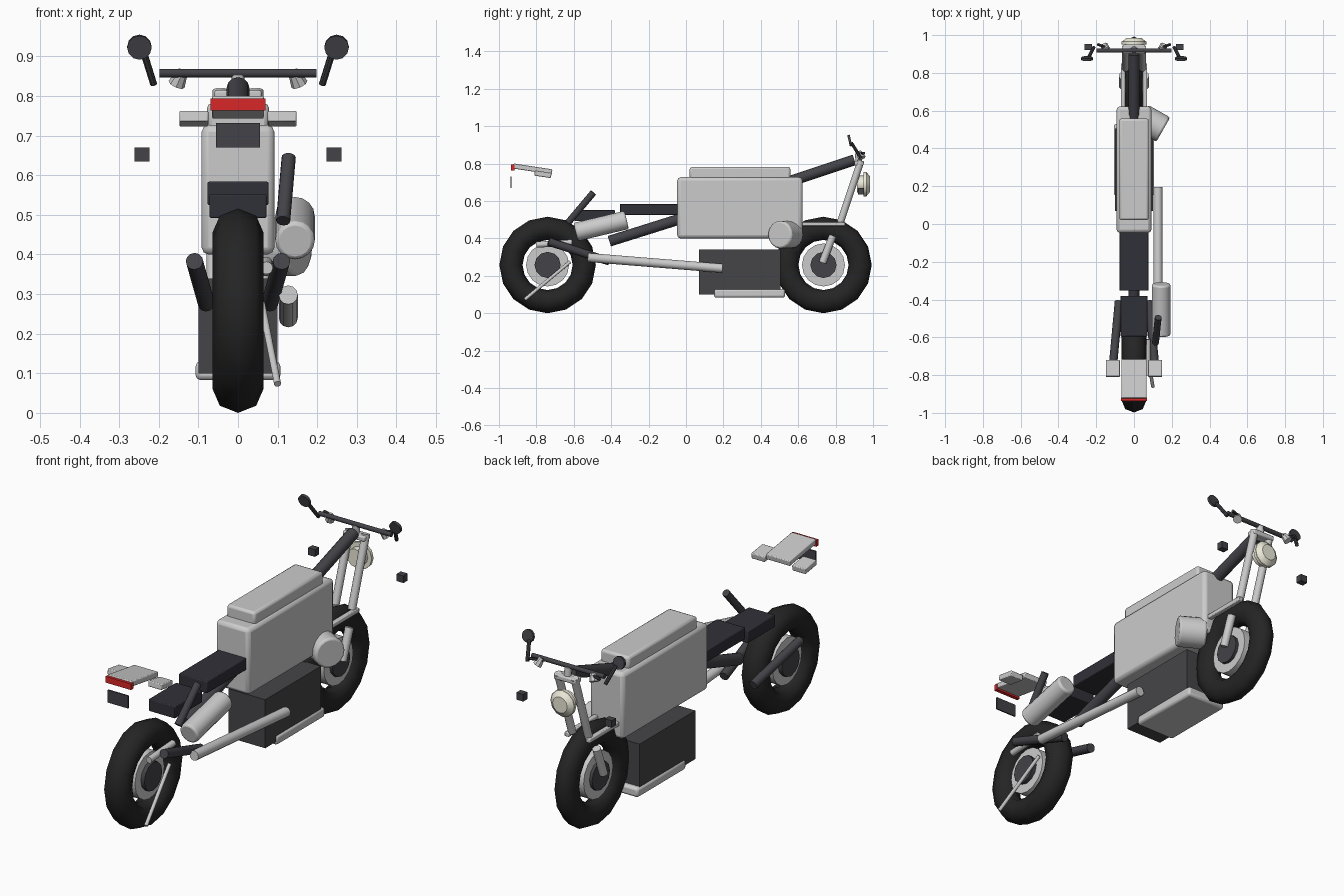
import bpy, math
from mathutils import Vector


def mat(name, r, g, b):
    m = bpy.data.materials.new(name)
    m.diffuse_color = (r, g, b, 1)
    return m


RUBBER = mat("rubber", 0.018, 0.018, 0.018)
DARK = mat("dark_metal", 0.055, 0.055, 0.065)
SEAT = mat("seat_cover", 0.03, 0.03, 0.04)
ENGINE = mat("engine_black", 0.06, 0.06, 0.065)
RED = mat("red_lens", 0.7, 0.02, 0.02)
CREAM = mat("cream_lens", 0.85, 0.83, 0.7)


def finish(name, m, smooth=True):
    o = bpy.context.object
    o.name = name
    if m:
        o.data.materials.append(m)
    if smooth:
        bpy.ops.object.shade_smooth_by_angle(angle=math.radians(40))
    return o


def box(name, x, y, z, m=None, bevel=0.0, tilt=0.0):
    c = [(a + b) / 2 for a, b in (x, y, z)]
    bpy.ops.mesh.primitive_cube_add(size=1, location=c, rotation=(tilt, 0, 0))
    o = bpy.context.object
    o.scale = [b - a for a, b in (x, y, z)]
    bpy.ops.object.transform_apply(location=False, rotation=False, scale=True)
    if bevel:
        b = o.modifiers.new("bevel", 'BEVEL')
        b.width, b.segments = bevel, 2
    return finish(name, m, bevel > 0)


def rod(name, a, b, r, m=None, r2=None, sides=12, bevel=0.0):
    a, b = Vector(a), Vector(b)
    d = b - a
    bpy.ops.mesh.primitive_cone_add(vertices=sides, radius1=r, radius2=r if r2 is None else r2,
                                    depth=d.length, location=(a + b) / 2,
                                    rotation=d.to_track_quat('Z', 'Y').to_euler())
    if bevel:
        v = bpy.context.object.modifiers.new("bevel", 'BEVEL')
        v.width, v.segments = bevel, 2
    return finish(name, m)


# Wheels: tyre, rim disc and hub
for name, y, half, hub in (("rear", -0.74, 0.065, 0.055), ("front", 0.735, 0.052, 0.05)):
    bpy.ops.mesh.primitive_torus_add(major_segments=16, minor_segments=8, major_radius=0.196,
                                     minor_radius=0.062, location=(0, y, 0.258),
                                     rotation=(0, math.pi / 2, 0))
    o = bpy.context.object
    o.scale.z = half / 0.062
    o.name = name + "_tyre"
    o.data.materials.append(RUBBER)
    bpy.ops.object.shade_smooth()
    rod(name + "_rim", (-0.035, y, 0.258), (0.035, y, 0.258), 0.115, sides=16)
    rod(name + "_hub", (-hub, y, 0.258), (hub, y, 0.258), 0.07, DARK, sides=12)

# Engine, skid plate and main body
box("engine_block", (-0.1, 0.1), (0.07, 0.505), (0.1, 0.34), ENGINE)
box("skid_plate", (-0.107, 0.107), (0.15, 0.53), (0.083, 0.13), None, 0.012)
box("main_body", (-0.092, 0.092), (-0.047, 0.623), (0.4, 0.727), None, 0.018)
box("tank_cover", (-0.078, 0.078), (0.02, 0.558), (0.715, 0.782), None, 0.012)
rod("side_canister", (0.04, 0.565, 0.42), (0.155, 0.5, 0.42), 0.074, None, sides=16, bevel=0.01)

# Seat, rear mudguard, shock and top tube
box("seat", (-0.077, 0.077), (-0.353, -0.03), (0.525, 0.584), SEAT, 0.004)
box("rear_mudguard", (-0.072, 0.072), (-0.595, -0.38), (0.492, 0.552), SEAT, 0.004)
rod("shock_absorber", (0, -0.41, 0.385), (0, 0.02, 0.52), 0.029, DARK)
rod("top_tube", (0, 0.55, 0.703), (0, 0.9, 0.82), 0.029, DARK)

# Exhaust
rod("muffler", (0.144, -0.59, 0.434), (0.144, -0.317, 0.499), 0.05, None, sides=16, bevel=0.01)
rod("exhaust_pipe", (0.127, -0.525, 0.298), (0.127, 0.195, 0.24), 0.024)
rod("muffler_bracket", (0.128, -0.495, 0.645), (0.114, -0.63, 0.485), 0.018, DARK)

# Side stand and brake caliper
rod("side_stand", (0.1, -0.862, 0.073), (0.06, -0.62, 0.275), 0.009)
rod("brake_caliper", (0.072, -0.8, 0.366), (0.072, -0.61, 0.378), 0.016)

# Tail piece, lamp and number plate
TILT = -0.15
box("tail_panel", (-0.066, 0.066), (-0.925, -0.715), (0.758, 0.785), None, 0.004, TILT)
box("tail_lamp", (-0.07, 0.07), (-0.936, -0.918), (0.764, 0.794), RED)
box("rear_plate", (-0.056, 0.056), (-0.939, -0.932), (0.67, 0.732), DARK)

# Headlamp
rod("headlamp_shell", (0, 0.915, 0.69), (0, 0.955, 0.69), 0.045, CREAM)
rod("headlamp_rim", (0, 0.95, 0.69), (0, 0.965, 0.69), 0.066, CREAM)
rod("headlamp_lens", (0, 0.965, 0.69), (0, 0.985, 0.69), 0.064, CREAM, r2=0.04)

# Handlebar and fork clamp
rod("handlebar", (-0.198, 0.918, 0.858), (0.198, 0.918, 0.858), 0.011, DARK)
box("fork_clamp", (-0.06, 0.06), (0.9, 0.95), (0.79, 0.815), None, 0.006)
rod("steering_stem", (0, 0.925, 0.79), (0, 0.92, 0.855), 0.017)

# Paired parts
for s, side in ((-1, "left"), (1, "right")):
    rod(side + "_swingarm", (s * 0.11, -0.735, 0.383), (s * 0.08, -0.41, 0.277), 0.022, DARK)
    box(side + "_rear_indicator", sorted((s * 0.075, s * 0.148)), (-0.81, -0.72),
        (0.729, 0.757), None, 0.004, TILT)
    rod(side + "_fork_tube", (s * 0.045, 0.825, 0.485), (s * 0.045, 0.935, 0.815), 0.019)
    rod(side + "_fork_leg", (s * 0.06, 0.73, 0.27), (s * 0.06, 0.785, 0.415), 0.02)
    box(side + "_mudguard_rail", sorted((s * 0.046, s * 0.07)), (0.62, 0.85), (0.466, 0.488), None, 0.004)
    rod(side + "_bar_clamp", (s * 0.14, 0.925, 0.862), (s * 0.155, 0.94, 0.83), 0.014, None, r2=0.022, sides=8)
    rod(side + "_lever", (s * 0.13, 0.93, 0.856), (s * 0.195, 0.952, 0.856), 0.007, DARK, sides=8)
    rod(side + "_mirror_stem", (s * 0.213, 0.935, 0.83), (s * 0.238, 0.885, 0.91), 0.009, DARK, sides=8)
    rod(side + "_mirror", (s * 0.249, 0.869, 0.922), (s * 0.249, 0.882, 0.925), 0.031, DARK, sides=12)
    box(side + "_front_indicator", sorted((s * 0.223, s * 0.261)), (0.92, 0.953), (0.635, 0.67), DARK)
